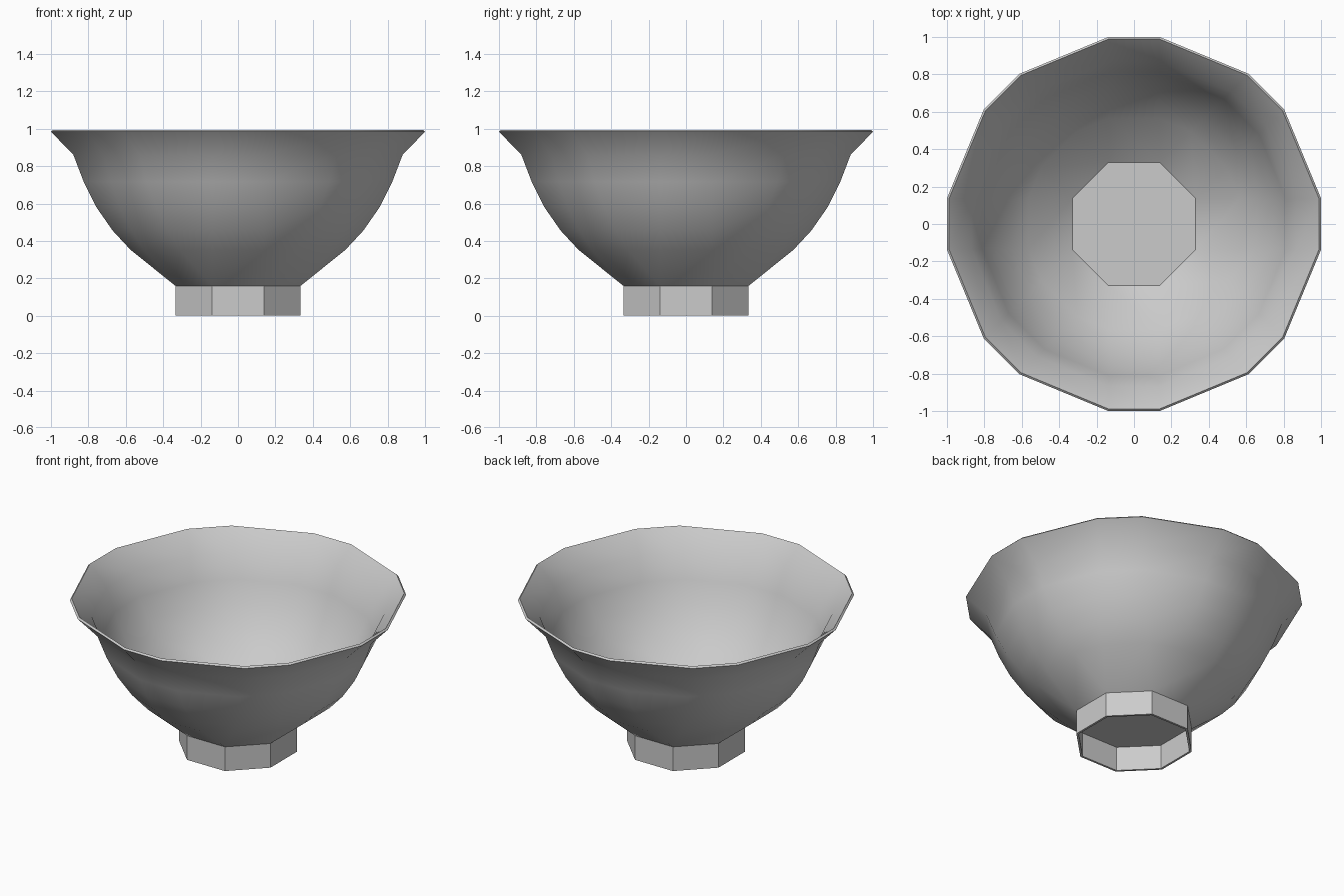
import bpy, bmesh, math
from mathutils import Vector

if "Cube" in bpy.data.objects:
    bpy.data.objects.remove(bpy.data.objects["Cube"])

HALF = 0.137   # half width of the eight main panels
WALL = 0.015


def ring(bm, apothem, z, octagon=False):
    """16-point ring: eight panels of constant width; octagon when closed up."""
    out = []
    for i in range(8):
        a = math.radians(45 * i)
        n = Vector((math.cos(a), math.sin(a), 0))
        t = Vector((-n.y, n.x, 0))
        w = apothem * math.tan(math.pi / 8) if octagon else HALF
        if not octagon:
            out.append(bm.verts.new(n * apothem - t * w + Vector((0, 0, z))))
        out.append(bm.verts.new(n * apothem + t * w + Vector((0, 0, z))))
    return out


def finish(bm, name, angle):
    bmesh.ops.recalc_face_normals(bm, faces=bm.faces)
    # open shells: make sure the normals point outward
    side = max(bm.faces, key=lambda f: f.calc_center_median().xy.length)
    if side.normal.xy.dot(side.calc_center_median().xy) < 0:
        bmesh.ops.reverse_faces(bm, faces=bm.faces)
    me = bpy.data.meshes.new(name)
    bm.to_mesh(me)
    bm.free()
    ob = bpy.data.objects.new(name, me)
    bpy.context.collection.objects.link(ob)
    mod = ob.modifiers.new("thickness", 'SOLIDIFY')
    mod.thickness = WALL
    mod.offset = -1
    bpy.ops.object.select_all(action='DESELECT')
    ob.select_set(True)
    bpy.context.view_layer.objects.active = ob
    bpy.ops.object.modifier_apply(modifier=mod.name)
    if angle:
        bpy.ops.object.shade_smooth_by_angle(angle=math.radians(angle))
    return ob


# bowl: octagonal floor opening into a 16-sided flared rim
profile = [(0.575, 0.353), (0.67, 0.455), (0.757, 0.58),
           (0.825, 0.716), (0.88, 0.86), (1.0, 0.984)]
bm = bmesh.new()
base = ring(bm, 0.335, 0.16, octagon=True)
bm.faces.new(base)
prev = ring(bm, *profile[0])
for i in range(8):
    a, b = prev[2 * i], prev[2 * i + 1]
    c = prev[(2 * i + 2) % 16]
    bm.faces.new((base[i - 1], base[i], b, a))
    bm.faces.new((base[i], c, b))
for p in profile[1:]:
    cur = ring(bm, *p)
    for i in range(16):
        j = (i + 1) % 16
        bm.faces.new((prev[i], prev[j], cur[j], cur[i]))
    prev = cur
finish(bm, "bowl", 35)

# foot: hollow octagonal ring
bm = bmesh.new()
lo = ring(bm, 0.335, 0.0, octagon=True)
hi = ring(bm, 0.335, 0.16, octagon=True)
for i in range(8):
    j = (i + 1) % 8
    bm.faces.new((lo[i], lo[j], hi[j], hi[i]))
finish(bm, "foot_ring", 0)
